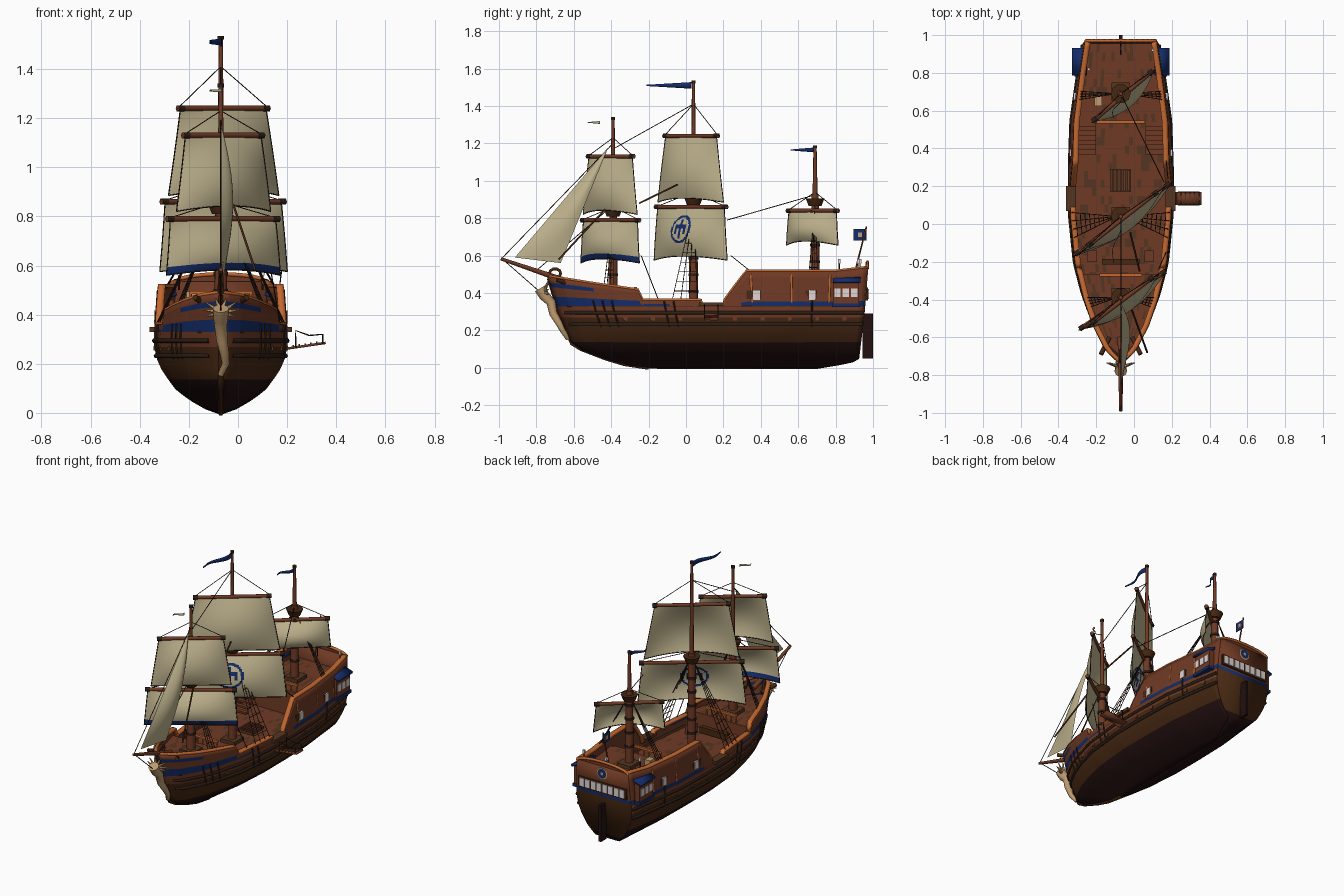
import bpy, bmesh, math, random
from mathutils import Vector

old = bpy.data.objects.get("Cube")
if old:
    bpy.data.objects.remove(old)
random.seed(4)
CX = -0.07


def material(name, r, g, b):
    m = bpy.data.materials.new(name)
    m.use_nodes = True
    m.diffuse_color = (r, g, b, 1)
    m.node_tree.nodes["Principled BSDF"].inputs["Base Color"].default_value = (r, g, b, 1)
    return m


keel_dark = material("keel dark", .017, .005, .005)
hull_brown = material("hull brown", .062, .021, .006)
red_wood = material("red wood", .16, .042, .018)
orange_wood = material("orange wood", .55, .14, .03)
blue_paint = material("blue paint", .007, .025, .14)
sailcloth = material("sailcloth", .52, .45, .27)
window_white = material("window white", .75, .66, .66)
rope_dark = material("rope dark", .025, .013, .008)
bone = material("carved bone", .52, .33, .16)
deck_dark = material("deck dark", .09, .036, .015)


def build(name, verts, faces, mats, rule=None):
    mesh = bpy.data.meshes.new(name)
    mesh.from_pydata(verts, [], faces)
    for m in mats:
        mesh.materials.append(m)
    if rule:
        for p in mesh.polygons:
            p.material_index = rule(p.center)
    ob = bpy.data.objects.new(name, mesh)
    bpy.context.collection.objects.link(ob)
    return ob


def sheet(name, rows, mats, rule=None, thick=0.0):
    n = len(rows[0])
    faces = [(i * n + j, i * n + j + 1, (i + 1) * n + j + 1, (i + 1) * n + j)
             for i in range(len(rows) - 1) for j in range(n - 1)]
    ob = build(name, [p for row in rows for p in row], faces, mats, rule)
    if thick:
        s = ob.modifiers.new("thickness", "SOLIDIFY")
        s.thickness, s.offset = thick, 0
    return ob


def tubes(name, paths, radius, mat, taper=1.0, sides=1):
    cu = bpy.data.curves.new(name, "CURVE")
    cu.dimensions, cu.bevel_depth, cu.bevel_resolution = "3D", radius, sides
    cu.use_fill_caps = True
    for path in paths:
        sp = cu.splines.new("POLY")
        sp.points.add(len(path) - 1)
        for i, p in enumerate(path):
            sp.points[i].co = (*p, 1)
            sp.points[i].radius = 1 + (taper - 1) * i / (len(path) - 1)
    cu.materials.append(mat)
    ob = bpy.data.objects.new(name, cu)
    bpy.context.collection.objects.link(ob)


def box(name, centre, size, mat):
    bm = bmesh.new()
    bmesh.ops.create_cube(bm, size=1)
    bmesh.ops.scale(bm, vec=size, verts=bm.verts)
    bmesh.ops.translate(bm, vec=centre, verts=bm.verts)
    ob = build(name, [], [], [mat])
    bm.to_mesh(ob.data)
    bm.free()


def table(points, t):
    for (a, va), (b, vb) in zip(points, points[1:]):
        if t <= b:
            return va + (vb - va) * max(0, (t - a) / (b - a))
    return points[-1][1]


# Hull shape: plan outline, cross-section, stem, stern and sheer (with an entry port amidships)
PLAN = [(0, .02), (.04, .31), (.115, .57), (.19, .74), (.29, .9), (.45, 1), (.6, 1), (.75, .97), (.9, .84), (1, .74)]
SECTION = [(0, .005), (.02, .06), (.06, .13), (.1, .18), (.17, .232), (.24, .263), (.3, .267), (.38, .262), (.55, .25)]
STEM = [(0, -.2), (.02, -.33), (.05, -.43), (.1, -.56), (.13, -.61), (.3, -.68), (.5, -.74)]
STERN = [(0, .7), (.03, .88), (.05, .92), (.3, .95), (.55, .97)]
SHEER = [(-.74, .49), (-.5, .45), (-.265, .415), (-.25, .36), (.07, .36), (.075, .332), (.195, .332), (.2, .36),
         (.33, .515), (.8, .515), (.97, .535)]


def sheer(s):
    return table(SHEER, -.73 + 1.7 * s)


def half_width(s, z):
    return table(PLAN, s) * table(SECTION, z)


def hull_y(s, z):
    a = table(STEM, z)
    return a + (table(STERN, z) - a) * s


def hull_point(side, s, z, out=0.0):
    return (CX + side * (half_width(s, z) + out), hull_y(s, z), z)


def at(y):
    return (y + .7) / 1.65


stations = sorted([i / 60 for i in range(61)] + [(y + .73) / 1.7 for y, z in SHEER[2:9]])
LEVELS = [0, .01, .02, .035, .05, .075, .1, .14, .18, .22, .27, .305, .33]


def hull_colour(c):
    if c.z < .14:
        return 0
    if c.z < .27:
        return 1
    if c.z < .33:
        return 2
    share = (c.z - .33) / (sheer(at(c.y)) - .33)
    if c.y < -.1:
        return 3 if share < .33 or (c.y < -.5 and .65 < share < .8) else 2
    return 3 if c.y > .3 and share < .13 else 2


for side, label in ((1, "left"), (-1, "right")):
    rows = [[hull_point(side, s, z) for s in stations] for z in LEVELS]
    for k in (.13, .33, .48, .65, .8, 1):
        rows.append([hull_point(side, s, .33 + (sheer(s) - .33) * k) for s in stations])
    sheet("hull_" + label, rows, [keel_dark, hull_brown, red_wood, blue_paint], hull_colour, .012)
    caps = [hull_point(side, s, sheer(s) + .003, .004) for s in stations]
    inner = [(x - side * min(.03, abs(x - CX)), y, z) for x, y, z in caps]
    sheet("rail_" + label, [caps, inner], [orange_wood], None, .014)
    long = [i / 50 for i in range(1, 51)]
    tubes("wales_" + label, [[hull_point(side, s, z, .003) for s in long] for z in (.232, .294)], .011, rope_dark)
    tubes("moulding_" + label, [[hull_point(side, s, .33, .002) for s in long]], .005, hull_brown)
    # Chain plates, bulwark posts and ports
    chain = [at(y) for y in (-.5, -.45, -.4, -.12, -.07, .67)]
    tubes("chain_plates_" + label, [[hull_point(side, s, z, .008) for z in (.22, .27, .32, .36)] for s in chain], .0045, rope_dark)
    tubes("side_posts_" + label, [[hull_point(side, at(y), .35, .002), hull_point(side, at(y), .5, .002)]
                                  for y in (.35, .56, .76)], .007, orange_wood)
    for i in range(9):
        x, y, z = hull_point(side, at(-.35 + i * .15), .263, .003)
        box("port_" + label, (x, y, z), (.014, .02, .018), red_wood)
    # Cabin windows and quarter gallery
    for y in (.375, .67):
        x, yy, z = hull_point(side, at(y), .39, .004)
        box("window_frame_" + label, (x, yy - .015, z), (.012, .08, .045), hull_brown)
        box("cabin_window_" + label, (x + side * .004, yy, z), (.012, .036, .052), window_white)
    box("gallery_" + label, (CX + side * .215, .855, .395), (.05, .14, .13), red_wood)
    box("gallery_base_" + label, (CX + side * .218, .855, .335), (.055, .15, .02), blue_paint)
    sheet("gallery_roof_" + label, [[(CX + side * x, y, z) for y in (.785, .932)] for x, z in ((.18, .485), (.255, .46))],
          [blue_paint], None, .014)
    for y in (.81, .855, .9):
        box("gallery_window_" + label, (CX + side * .241, y, .402), (.006, .034, .046), window_white)
    box("boarding_step_" + label, (CX + side * .264, .135, .34), (.052, .13, .02), deck_dark)
    # Deck stairs
    for i in range(7):
        box("stair_" + label, (CX + side * .18, .38 + i * .025, .3 + i * .022), (.1, .026, .012), red_wood)

# Keel and stem post, rudder
tubes("keel", [[(CX, hull_y(s, 0), .006) for s in (0, 1)]], .008, keel_dark)
tubes("stem_post", [[(CX, table(STEM, z), z) for z in (.0, .02, .05, .1, .13, .2, .3, .4, .48)]], .012, hull_brown)
box("rudder", (CX, .972, .17), (.018, .056, .24), keel_dark)

# Transom with arched top, windows and medallion
rows = [[hull_point(d, 1, z) for d in (-1, 1)] for z in LEVELS + [.352, .44, .535]]
sheet("transom", rows, [keel_dark, hull_brown, red_wood, blue_paint],
      lambda c: 0 if c.z < .08 else 1 if c.z < .33 else 3 if c.z < .35 else 2, .012)
arch = [(CX + .185 * math.cos(a), .97, .53 + .035 * math.sin(a)) for a in [math.pi * i / 16 for i in range(17)]]
build("transom_arch", arch, [tuple(range(17))], [red_wood])
tubes("arch_rail", [arch], .009, orange_wood)
box("stern_window_band", (CX, .963, .395), (.35, .02, .07), hull_brown)
for i in range(8):
    box("stern_window", (CX - .147 + i * .042, .973, .395), (.032, .01, .052), window_white)
for r, y, mat in ((.037, .974, bone), (.031, .977, blue_paint), (.01, .979, bone)):
    build("medallion", [(CX + r * math.cos(i * .3927), y, .49 + r * math.sin(i * .3927)) for i in range(16)],
          [tuple(range(16))], [mat])


# Decks with scattered darker planks
def deck(name, y0, y1, z):
    count = round((y1 - y0) / .045)
    ys = [y0 + (y1 - y0) * i / count for i in range(count + 1)]
    rows = [[(CX + half_width(max(0, at(y)), z) * .98 * (j / 12 - 1), y, z) for j in range(25)] for y in ys]
    sheet(name, rows, [red_wood, deck_dark], lambda c: int(random.random() < .2))


deck("main_deck", -.3, .55, .28)
deck("fore_deck", -.69, -.27, .375)
deck("quarter_deck", .54, .955, .44)
for y, z0, z1 in ((-.27, .28, .375), (.54, .28, .44)):
    w = half_width(at(y), .36) - .01
    box("bulkhead", (CX, y, (z0 + z1) / 2), (2 * w, .012, z1 - z0), red_wood)
    box("deck_rail", (CX, y, z1 + .05), (1.05 * w, .014, .014), orange_wood)
    tubes("rail_posts", [[(CX + w * k / 6, y, z1), (CX + w * k / 6, y, z1 + .05)] for k in range(-3, 4)], .005, orange_wood)

# Deck fittings
box("hatch_frame", (CX, .23, .287), (.11, .12, .02), deck_dark)
for i in range(5):
    box("hatch_bar", (CX - .04 + i * .02, .23, .3), (.01, .11, .01), red_wood)
for y, z in ((.7, .45), (.04, .29), (-.39, .385)):
    box("mast_step", (CX, y, z), (.1, .1, .025), deck_dark)
box("chart_table", (CX - .12, .65, .47), (.04, .05, .05), bone)
box("windlass", (CX, -.2, .31), (.2, .03, .04), hull_brown)
for x in (-.15, .15):
    box("cargo_crate", (CX + x, -.17, .31), (.05, .06, .06), red_wood)
    tubes("cathead", [[(CX + x * .4, -.6, .44), (CX + x * .7, -.69, .47)]], .012, hull_brown)
for x, y in ((-.17, .82), (0, .93), (.17, .92)):
    tubes("lantern_post", [[(CX + x, y, .5), (CX + x, y, .56)]], .004, rope_dark)
    box("stern_lantern", (CX + x, y, .57), (.014, .014, .022), window_white)

# Gangplank with rope handrail
sheet("gangplank", [[(x, y, z) for y in (.1, .17)] for x, z in ((.2, .262), (.357, .285))], [red_wood], None, .01)
for i in range(6):
    box("plank_cleat", (.225 + i * .024, .135, .273 + i * .0035), (.006, .07, .006), deck_dark)
tubes("gangplank_rails", [[(.235, y, .265), (.235, y, .335), (.29, y, .315), (.345, y, .32), (.345, y, .28)]
                          for y in (.1, .17)], .003, rope_dark)

# Bowsprit and carved figurehead
tubes("bowsprit", [[(CX, -.6, .45), (CX, -.99, .583)]], .017, red_wood, .5, 2)
tubes("figurehead", [[(CX + x, y, z) for x, y, z in ((0, -.78, .425), (0, -.757, .385), (0, -.722, .35), (.005, -.71, .29),
                                                     (.015, -.68, .24), (.02, -.66, .2), (0, -.632, .155))]],
      .033, bone, .35, 3)
spikes = [2 * math.pi * i / 10 for i in range(10)]
tubes("figurehead_mane", [[(CX, -.76, .41), (CX + .075 * math.cos(a), -.735, .42 + .05 * math.sin(a))] for a in spikes],
      .012, bone, .2)
tubes("figurehead_curl", [[(CX, -.7 - .03 * math.cos(a), .505 + .025 * math.sin(a)) for a in spikes[:8]]], .009, hull_brown)


# Masts, tops, shrouds
def mast(label, y, base, joint, top, nest, rail_z, spread):
    tubes(label + "_lower_mast", [[(CX, y, base), (CX, y, joint)]], .027, red_wood, .75, 3)
    tubes(label + "_upper_mast", [[(CX, y, joint - .03), (CX, y, top)]], .014, red_wood, .6, 2)
    tubes(label + "_mast_bands", [[(CX, y, z), (CX, y, z + .015)] for z in
                                  [base + .12 + .09 * i for i in range(int((joint - base - .12) / .09))]], .029, rope_dark, 1, 3)
    tubes(label + "_mast_cap", [[(CX, y, top - .015), (CX, y, top)]], .013, rope_dark)
    tubes(label + "_top", [[(CX, y, nest), (CX, y, nest + .04)]], .036, hull_brown, 1.45, 3)
    ropes = []
    for side in (-1, 1):
        feet = [hull_point(side, at(y - 2.6 * spread + spread * i), rail_z) for i in range(4)]
        head = Vector((CX + side * .02, y, nest))
        ropes += [[f, head] for f in feet]
        for k in range(1, 9):
            ropes.append([Vector(f).lerp(head, k * .1) for f in feet])
    tubes(label + "_shrouds", ropes, .002, rope_dark)


mast("fore", -.39, .37, .87, 1.34, .81, .4, .018)
mast("main", .04, .28, .93, 1.535, .87, .36, .045)
mast("mizzen", .69, .44, .93, 1.19, .865, .5, .015)


# Square sails hung from braced yards
def square_sail(label, y, turn, yard, foot, z_top, z_foot, lift, mats, rule=lambda u, v: 0):
    a = math.radians(turn)
    along, ahead = Vector((math.cos(a), math.sin(a), 0)), Vector((math.sin(a), -math.cos(a), 0))
    mid = Vector((CX, y, z_top)) + ahead * .016
    ends = [mid + along * yard * k / 2 for k in (-1, -.5, .5, 1)]
    tubes(label + "_yard", [ends], .0115, red_wood, 1, 2)
    tubes(label + "_yard_tips", [[ends[i], ends[i] + along * d] for i, d in ((0, .03), (3, -.03))], .014, rope_dark)
    n, rows = 64, []
    for i in range(n + 1):
        v = i / n
        width = (yard * .94) * (1 - v) + foot * v
        row = []
        for j in range(n + 1):
            u = 2 * j / n - 1
            belly = .07 * math.sin(math.pi * min(1, .75 * v)) * (1 - .95 * u * u)
            z = z_top - (z_top - z_foot) * v + .022 * v * (1 - u * u)
            p = mid + along * (u * width / 2) + ahead * belly
            row.append((p.x, p.y, z))
        rows.append(row)
    ob = sheet(label + "_sail", rows, mats)
    for k, p in enumerate(ob.data.polygons):
        p.material_index = rule(2 * (k % n + .5) / n - 1, (k // n + .5) / n)
    tubes(label + "_sail_ropes", [[r[0] for r in rows], [r[-1] for r in rows], rows[-1]], .0025, rope_dark)
    head = (CX, y, z_top + lift)
    tubes(label + "_lifts", [[ends[0], head], [ends[3], head]], .002, rope_dark)


def emblem(u, v):
    x, z = (u + .06) / .27, (v - .45) / .28
    r = math.hypot(x, z)
    cross = abs(x) < .13 or (abs(z + .2) < .13 and abs(x) < .6) or (abs(abs(x) - .45) < .12 and abs(z) < .35)
    return int(.84 < r < 1.02 or (r < .7 and cross))


square_sail("fore_course", -.39, 34, .55, .56, .79, .56, .07, [sailcloth, blue_paint], lambda u, v: int(v > .86))
square_sail("fore_topsail", -.39, 37, .41, .48, 1.13, .82, .1, [sailcloth])
square_sail("main_course", .04, 37, .63, .65, .86, .575, .08, [sailcloth, blue_paint], emblem)
square_sail("main_topsail", .04, 38, .47, .57, 1.24, .885, .17, [sailcloth])
square_sail("mizzen", .69, 40, .42, .43, .84, .655, .1, [sailcloth])

# Jib between bowsprit and fore mast
tack, peak, clew = Vector((CX, -.915, .59)), Vector((CX, -.415, 1.18)), Vector((CX + .015, -.67, .56))
rows = []
for i in range(13):
    luff, leech = tack.lerp(peak, i / 12), clew.lerp(peak, i / 12)
    bulge = .045 * math.sin(math.pi * i / 12)
    rows.append([luff.lerp(leech, j / 8) + Vector((bulge * math.sin(math.pi * j / 11), 0, 0)) for j in range(9)])
sheet("jib", rows, [sailcloth])

# Stays and spare spars
tip = (CX, -.985, .585)
tubes("stays", [[tip, (CX, -.39, 1.2)], [(CX, -.8, .52), (CX, -.39, .87)], [(CX, .04, 1.41), (CX, -.39, 1.17)],
                [(CX, .69, .925), (CX + .23, .22, .79)], [(CX + .25, .24, .6), (CX + .24, .34, .52)],
                [(CX + .2, -.24, .6), (CX + .24, -.15, .37)], [tip, (CX, -.66, .3)]], .0025, rope_dark)
tubes("spare_spars", [[(CX + .1, -.25, .88), (CX + .05, -.045, .98)], [(CX + .14, -.68, .58), (CX + .05, -.43, .85)]],
      .005, hull_brown)


# Pennants and stern flag
def pennant(name, y, z, length, height, mat):
    rows = []
    for i in range(13):
        t = i / 12
        x, h = CX - .045 * t + .012 * math.sin(7 * t), height * (1 - .8 * t) / 2
        rows.append([(x, y - length * t, z + d * h) for d in (-1, 1)])
    sheet(name, rows, [mat], None, .003)


pennant("main_pennant", .03, 1.51, .24, .035, blue_paint)
pennant("mizzen_pennant", .68, 1.165, .12, .025, blue_paint)
pennant("fore_pennant", -.46, 1.312, .065, .016, sailcloth)
tubes("flag_staff", [[(CX, .9, .5), (CX, .965, .755)]], .005, red_wood)
box("stern_flag", (CX, .93, .712), (.004, .07, .06), blue_paint)
box("flag_badge", (CX, .93, .712), (.007, .02, .025), bone)

# Smooth shading with sharp edges kept
bpy.ops.object.select_all(action="DESELECT")
for ob in bpy.context.scene.objects:
    if ob.type == "MESH":
        ob.select_set(True)
        bpy.context.view_layer.objects.active = ob
bpy.ops.object.shade_smooth_by_angle(angle=math.radians(35))
